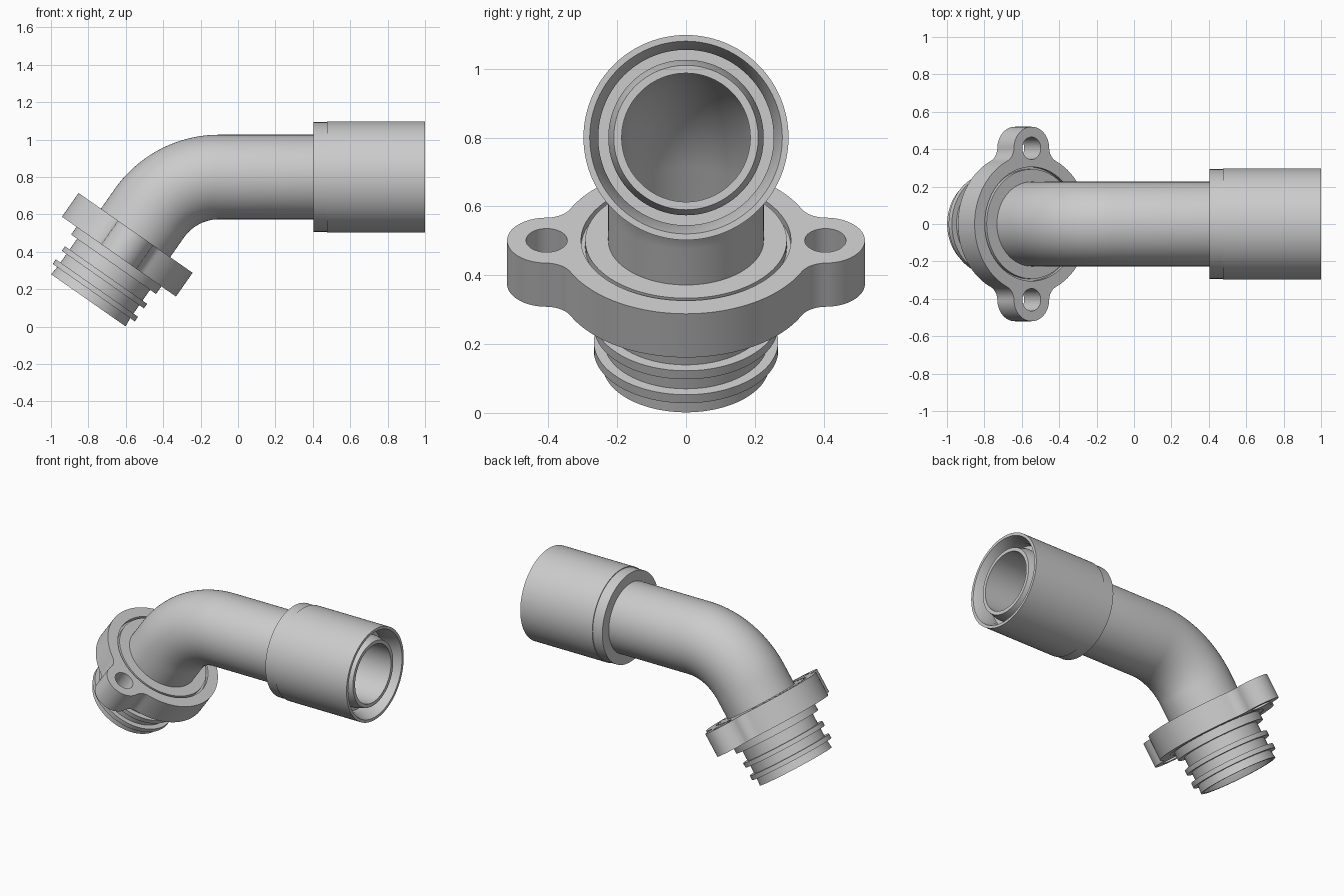
import bpy, bmesh, math
from mathutils import Vector

cube = bpy.data.objects.get("Cube")
if cube:
    bpy.data.objects.remove(cube, do_unlink=True)

grey = bpy.data.materials.new("light grey")
grey.use_nodes = True
COLOUR = (0.6, 0.6, 0.6, 1)
grey.diffuse_color = COLOUR
grey.node_tree.nodes["Principled BSDF"].inputs["Base Color"].default_value = COLOUR

# Centre line: straight neck, circular bend, straight horizontal run
TILT = math.radians(55)
BEND = 0.457
NECK = 0.567
ARC = BEND * TILT
AXIS = Vector((math.cos(TILT), 0, math.sin(TILT)))
START = Vector((-0.80, 0, 0.141))
BEND_START = START + AXIS * NECK
BEND_CENTRE = BEND_START + BEND * Vector((math.sin(TILT), 0, -math.cos(TILT)))
RUN = NECK + ARC - BEND_CENTRE.x      # distance along the line minus x


def centre_line(s):
    """Point and tangent angle at distance s from the spout mouth."""
    if s <= NECK:
        return START + AXIS * s, TILT
    a = max(TILT - (s - NECK) / BEND, 0)
    p = BEND_CENTRE + BEND * Vector((-math.sin(a), 0, math.cos(a)))
    p.x += max(s - NECK - ARC, 0)
    return p, a


def finish(name, bm):
    bmesh.ops.recalc_face_normals(bm, faces=bm.faces)
    mesh = bpy.data.meshes.new(name)
    bm.to_mesh(mesh)
    bm.free()
    mesh.materials.clear()
    mesh.materials.append(grey)
    obj = bpy.data.objects.new(name, mesh)
    bpy.context.collection.objects.link(obj)
    bpy.ops.object.select_all(action='DESELECT')
    obj.select_set(True)
    bpy.context.view_layer.objects.active = obj
    bpy.ops.object.shade_smooth_by_angle(angle=math.radians(30))
    return obj


def sweep(name, profile, sides=96):
    """Closed (distance, radius) profile turned around the centre line."""
    bm = bmesh.new()
    rings = []
    for s, r in profile:
        p, a = centre_line(s)
        up = Vector((-math.sin(a), 0, math.cos(a)))
        side = Vector((0, 1, 0))
        turn = [math.tau * i / sides for i in range(sides)]
        rings.append([bm.verts.new(p + r * (math.cos(t) * up + math.sin(t) * side)) for t in turn])
    for a, b in zip(rings, rings[1:] + rings[:1]):
        for i in range(sides):
            j = (i + 1) % sides
            bm.faces.new((a[i], a[j], b[j], b[i]))
    return finish(name, bm)


BORE = 0.187
PIPE = 0.226
FLANGE_LOW, FLANGE_TOP = 0.285, 0.44

# Spout with two seal ribs, collar and hub
spout = [(0, 0.225), (0, 0.243)]
for low in (0.05, 0.135):
    spout += [(low, 0.238), (low, 0.268), (low + 0.03, 0.268), (low + 0.03, 0.238)]
spout += [(0.235, 0.238), (0.235, 0.277), (0.287, 0.277), (0.287, 0.32), (0.415, 0.32),
          (0.415, 0.293), (FLANGE_TOP, 0.293), (FLANGE_TOP, BORE), (0.08, BORE)]
sweep("spout", spout)

# Bent pipe, with a chamfered lip inside the socket
bend = [NECK + ARC * i / 32 for i in range(33)]
lip = RUN + 0.985
outer = [(s, PIPE) for s in [FLANGE_TOP - 0.02] + bend + [lip - 0.06]] + [(lip, 0.21)]
inner = [(s, BORE) for s in [lip] + bend[::-1] + [FLANGE_TOP - 0.02]]
sweep("bent_pipe", outer + inner)

# Socket sleeve with a stepped back end and tapered mouth
socket = [(0.405, 0.2), (0.405, 0.293), (0.475, 0.293), (0.475, 0.298), (1, 0.298),
          (1, 0.28), (0.93, 0.255), (0.88, 0.255), (0.88, 0.2)]
sweep("socket_sleeve", [(RUN + x, r) for x, r in socket])

# Flange outline: disc and two ears joined by concave fillets
DISC, EAR, EAR_Y, FILLET, HOLE = 0.372, 0.115, 0.405, 0.08, 0.06


def arc(cx, cy, r, a0, a1, n):
    return [(cx + r * math.cos(a0 + (a1 - a0) * i / n),
             cy + r * math.sin(a0 + (a1 - a0) * i / n)) for i in range(n + 1)]


reach = DISC + FILLET
fy = (EAR_Y ** 2 + reach ** 2 - (EAR + FILLET) ** 2) / (2 * EAR_Y)
fx = math.sqrt(reach ** 2 - fy ** 2)
to_disc = math.atan2(fy, fx)
to_ear = math.atan2(EAR_Y - fy, -fx) % math.tau
ear_start = to_ear - math.pi
quarter = arc(0, 0, DISC, 0, to_disc, 24)
quarter += arc(fx, fy, FILLET, to_disc + math.pi, to_ear, 12)[1:]
quarter += arc(0, EAR_Y, EAR, ear_start, math.pi / 2, 16)[1:]
half = quarter + [(-x, y) for x, y in quarter[-2::-1]]
outline = half + [(x, -y) for x, y in half[-2:0:-1]]

loops = [outline, arc(0, 0, 0.305, 0, math.tau, 96)[:-1]]
loops += [arc(0, y, HOLE, 0, math.tau, 40)[:-1] for y in (EAR_Y, -EAR_Y)]

# Flat filled curve extruded to the flange thickness
curve = bpy.data.curves.new("flange_outline", 'CURVE')
curve.dimensions = '2D'
curve.fill_mode = 'BOTH'
curve.extrude = (FLANGE_TOP - FLANGE_LOW) / 2
for loop in loops:
    spline = curve.splines.new('POLY')
    spline.points.add(len(loop) - 1)
    for point, (x, y) in zip(spline.points, loop):
        point.co = (x, y, 0, 1)
    spline.use_cyclic_u = True
helper = bpy.data.objects.new("flange_outline", curve)
bpy.context.collection.objects.link(helper)
bpy.context.view_layer.update()
filled = bpy.data.meshes.new_from_object(
    helper.evaluated_get(bpy.context.evaluated_depsgraph_get()))
bpy.data.objects.remove(helper, do_unlink=True)
bm = bmesh.new()
bm.from_mesh(filled)
bpy.data.meshes.remove(filled)
bmesh.ops.remove_doubles(bm, verts=bm.verts, dist=0.0001)
flange = finish("mounting_flange", bm)
flange.location = START + AXIS * (FLANGE_LOW + FLANGE_TOP) / 2
flange.rotation_euler.y = math.pi / 2 - TILT
